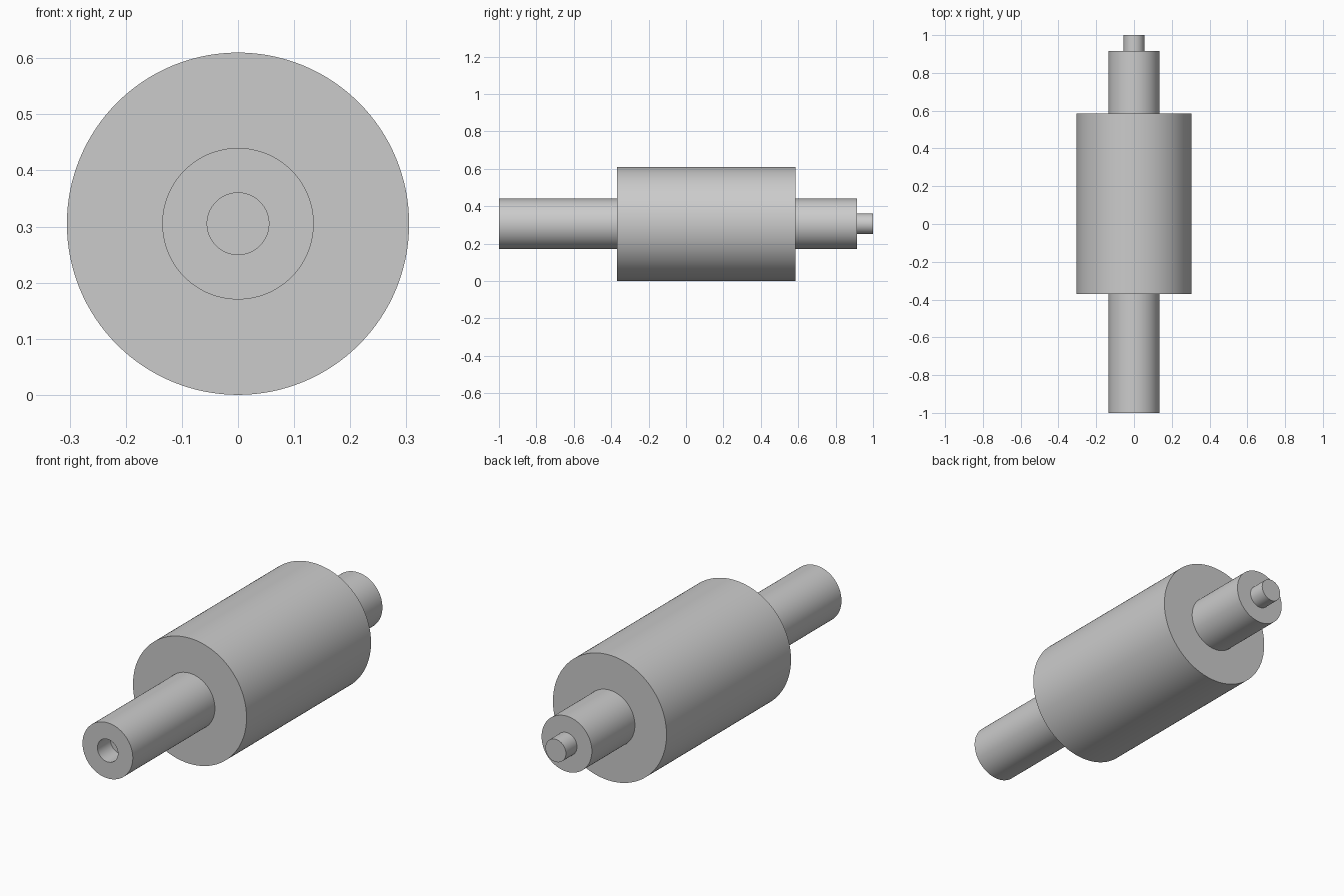
import bpy, bmesh, math
from mathutils import Matrix, Vector

if "Cube" in bpy.data.objects:
    bpy.data.objects.remove(bpy.data.objects["Cube"])

AXIS_Z = 0.305
SEGMENTS = 128

grey = bpy.data.materials.new("plain_grey")
grey.diffuse_color = (0.6, 0.6, 0.6, 1)
grey.use_nodes = True
grey.node_tree.nodes["Principled BSDF"].inputs["Base Color"].default_value = grey.diffuse_color


def turned_part(name, profile):
    """Revolve (radius, y) points about the lengthwise axis."""
    bm = bmesh.new()
    verts = [bm.verts.new((r, y, 0)) for r, y in profile]
    edges = [bm.edges.new(pair) for pair in zip(verts, verts[1:])]
    bmesh.ops.spin(bm, geom=verts + edges, cent=(0, 0, 0), axis=(0, 1, 0),
                   angle=math.tau, steps=SEGMENTS)
    bmesh.ops.remove_doubles(bm, verts=bm.verts, dist=1e-5)
    bmesh.ops.recalc_face_normals(bm, faces=bm.faces)
    bmesh.ops.transform(bm, matrix=Matrix.Translation((0, 0, AXIS_Z)), verts=bm.verts)
    mesh = bpy.data.meshes.new(name)
    bm.to_mesh(mesh)
    bm.free()
    mesh.materials.append(grey)
    obj = bpy.data.objects.new(name, mesh)
    bpy.context.collection.objects.link(obj)
    bpy.ops.object.select_all(action='DESELECT')
    obj.select_set(True)
    bpy.context.view_layer.objects.active = obj
    bpy.ops.object.shade_smooth_by_angle(angle=math.radians(30))
    return obj


# One turned solid: blind socket, front journal, drum, rear journal, end pin
turned_part("stepped_roller", [
    (0, -0.90), (0.055, -0.90), (0.055, -1.0),   # socket
    (0.135, -1.0), (0.135, -0.37),               # front journal
    (0.305, -0.37), (0.305, 0.585),              # drum
    (0.135, 0.585), (0.135, 0.915),              # rear journal
    (0.055, 0.915), (0.055, 1.0), (0, 1.0),      # end pin
])
